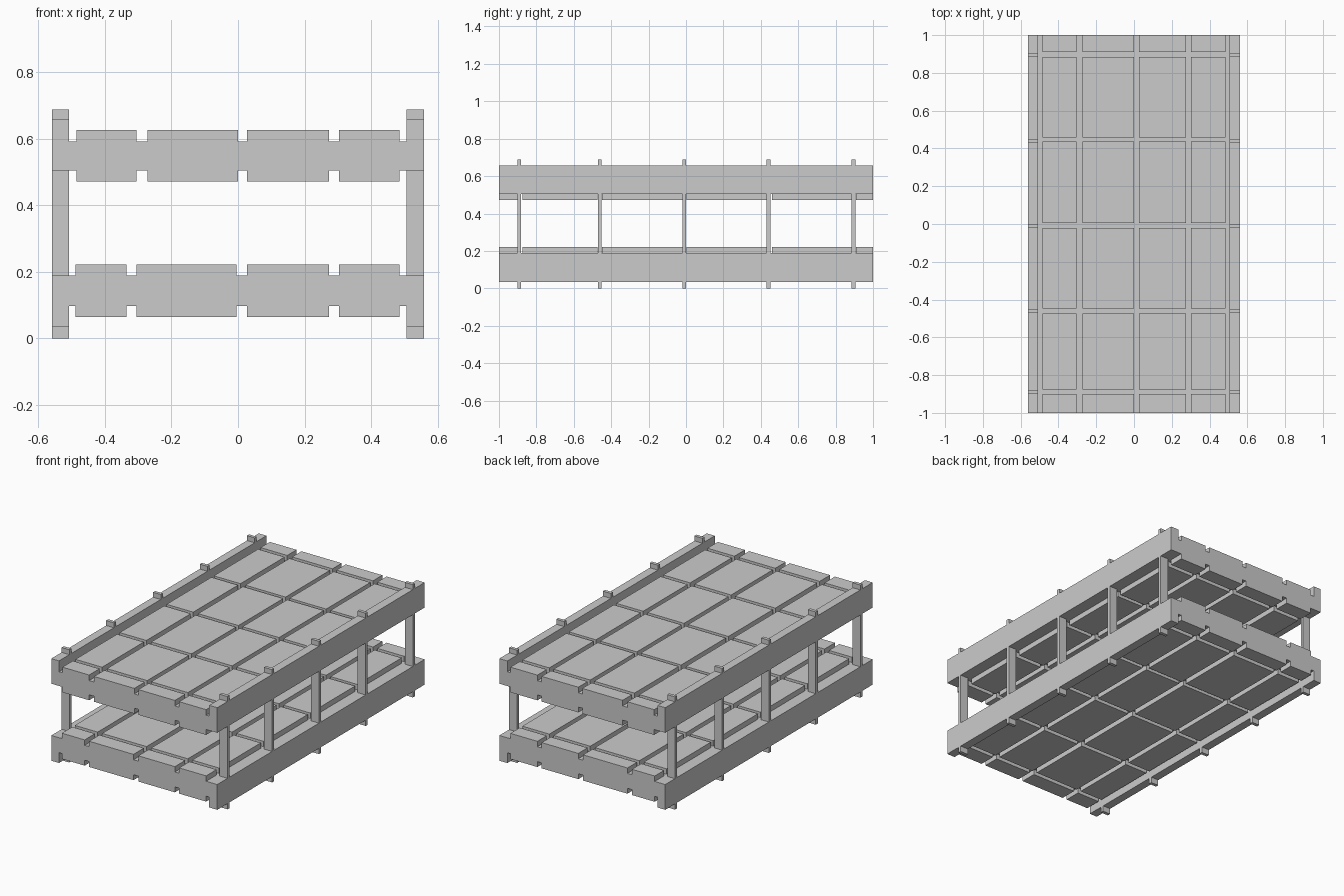
import bpy, bmesh
from mathutils import Matrix, Vector

if "Cube" in bpy.data.objects:
    bpy.data.objects.remove(bpy.data.objects["Cube"])


def add_box(bm, x, y, z):
    """Add a box given (min, max) ranges on each axis."""
    size = Vector((x[1] - x[0], y[1] - y[0], z[1] - z[0]))
    mid = Vector((sum(x), sum(y), sum(z))) / 2
    bmesh.ops.create_cube(bm, size=1, matrix=Matrix.Translation(mid) @ Matrix.Diagonal(size).to_4x4())


def make_object(name, boxes):
    bm = bmesh.new()
    for b in boxes:
        add_box(bm, *b)
    mesh = bpy.data.meshes.new(name)
    bm.to_mesh(mesh)
    bm.free()
    obj = bpy.data.objects.new(name, mesh)
    bpy.context.collection.objects.link(obj)
    return obj


# Tile rows shared by both decks (the gaps between them are the grooves)
ROWS = [(-1, -0.9), (-0.875, -0.473), (-0.448, -0.02), (0.004, 0.436), (0.459, 0.885), (0.91, 1)]
POST_YS = [-0.891, -0.461, -0.009, 0.441, 0.896]

LEVELS = {
    "lower": dict(core=(0.098, 0.189), tiles=(0.065, 0.222), rail=(0.035, 0.189),
                  cols=[(-0.489, -0.335), (-0.305, -0.005), (0.027, 0.274), (0.303, 0.485)]),
    "upper": dict(core=(0.505, 0.592), tiles=(0.472, 0.626), rail=(0.505, 0.658),
                  cols=[(-0.485, -0.305), (-0.272, 0.0), (0.027, 0.274), (0.303, 0.485)]),
}
SIDES = {"left": (-0.56, -0.508), "right": (0.506, 0.56)}

for level, d in LEVELS.items():
    # Solid deck core between the rails
    make_object(f"{level}_deck", [((-0.508, 0.506), (-1, 1), d["core"])])
    # Raised tiles above and below the core
    for face, z in (("top", (d["core"][1], d["tiles"][1])),
                    ("bottom", (d["tiles"][0], d["core"][0]))):
        make_object(f"{level}_deck_{face}_tiles", [(c, r, z) for c in d["cols"] for r in ROWS])
    # Long side rails
    for side, x in SIDES.items():
        make_object(f"{level}_{side}_rail", [(x, (-1, 1), d["rail"])])

# Posts between the decks, with stubs poking out below and above the rails
for side, x in SIDES.items():
    for part, z in (("feet", (0, 0.035)), ("posts", (0.189, 0.505)), ("top_stubs", (0.658, 0.688))):
        make_object(f"{side}_{part}", [(x, (y - 0.01, y + 0.01), z) for y in POST_YS])
